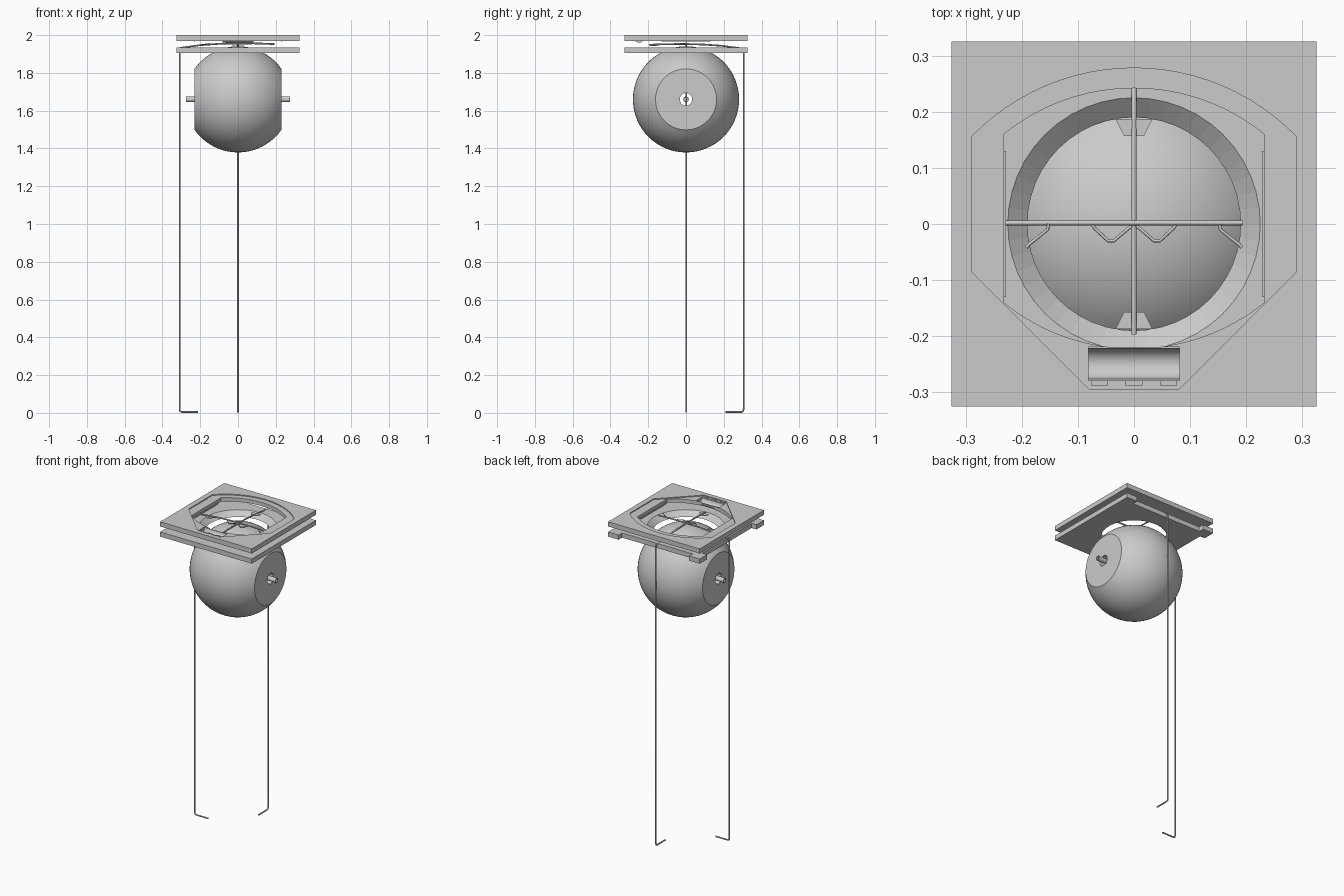
import bpy, bmesh
from math import sin, cos, pi, asin, radians

if "Cube" in bpy.data.objects:
    bpy.data.objects.remove(bpy.data.objects["Cube"])


def make(name, bm):
    bmesh.ops.recalc_face_normals(bm, faces=bm.faces)
    me = bpy.data.meshes.new(name)
    bm.to_mesh(me)
    bm.free()
    ob = bpy.data.objects.new(name, me)
    bpy.context.collection.objects.link(ob)
    return ob


def prism(name, pts, z0, z1):
    bm = bmesh.new()
    f = bm.faces.new([bm.verts.new((x, y, z0)) for x, y in pts])
    r = bmesh.ops.extrude_face_region(bm, geom=[f])
    for v in r["geom"]:
        if isinstance(v, bmesh.types.BMVert):
            v.co.z = z1
    return make(name, bm)


def lathe_x(name, prof, n):
    # closed (x, r) profile turned about the x axis
    bm = bmesh.new()
    rings = [[bm.verts.new((x, r * cos(2 * pi * k / n), r * sin(2 * pi * k / n)))
              for k in range(n)] for x, r in prof]
    for i, a in enumerate(rings):
        b = rings[(i + 1) % len(rings)]
        for k in range(n):
            j = (k + 1) % n
            bm.faces.new((a[k], a[j], b[j], b[k]))
    return make(name, bm)


def cut(ob, cutter):
    m = ob.modifiers.new("cut", "BOOLEAN")
    m.operation, m.solver, m.object = "DIFFERENCE", "EXACT", cutter
    cutter.hide_render = True
    bpy.context.view_layer.objects.active = ob
    bpy.ops.object.modifier_apply(modifier="cut")
    bpy.data.objects.remove(cutter)


def wire(name, pts, r):
    cu = bpy.data.curves.new(name, "CURVE")
    cu.dimensions = "3D"
    cu.bevel_depth, cu.bevel_resolution, cu.use_fill_caps = r, 2, True
    s = cu.splines.new("POLY")
    s.points.add(len(pts) - 1)
    for p, c in zip(s.points, pts):
        p.co = (*c, 1)
    ob = bpy.data.objects.new(name, cu)
    bpy.context.collection.objects.link(ob)
    return ob


def arc(hw, y_end, y_mid, n=24):
    # circular arc from (hw, y_end) over (0, y_mid) to (-hw, y_end)
    h = y_mid - y_end
    R = (hw * hw + h * h) / (2 * abs(h))
    s = 1 if h > 0 else -1
    a = asin(hw / R)
    return [(R * sin(a - 2 * a * i / n), y_mid - s * R + s * R * cos(a - 2 * a * i / n))
            for i in range(n + 1)]


P = 0.325
square = [(-P, -P), (P, -P), (P, P), (-P, P)]

# upper plate: shallow rebate, main opening and tray slot
top = prism("upper_plate", square, 1.97, 2.0)
outer = arc(0.29, 0.155, 0.278) + [(-0.29, -0.085), (-0.08, -0.295), (0.08, -0.295), (0.29, -0.085)]
inner = arc(0.232, 0.16, 0.242) + arc(0.232, -0.14, -0.222)[::-1]
cut(top, prism("rebate_cutter", outer, 1.994, 2.02))
cut(top, prism("opening_cutter", inner, 1.95, 2.02))
cut(top, prism("tray_cutter", [(-.081, -.279), (.081, -.279), (.081, -.219), (-.081, -.219)], 1.95, 2.02))

# trough-shaped tray with end caps and three tabs
bm = bmesh.new()
N = 16
rows = []
for x in (-0.081, 0.081):
    for r in (0.030, 0.027):
        rows.append([bm.verts.new((x, -0.249 + r * cos(pi * i / N), 1.99 - r * 1.0 * sin(pi * i / N)))
                     for i in range(N + 1)])
o0, i0, o1, i1 = rows
for a, b in ((o0, o1), (i0, i1), (o0, i0), (o1, i1)):
    for k in range(N):
        bm.faces.new((a[k], a[k + 1], b[k + 1], b[k]))
for k in (0, N):
    bm.faces.new((o0[k], i0[k], i1[k], o1[k]))
for r in (i0, i1):
    bm.faces.new([bm.verts.new(v.co) for v in r])
make("tray", bm)
for x in (-0.062, 0, 0.062):
    prism("tray_tab", [(x - .015, -.288), (x + .015, -.288), (x + .015, -.279), (x - .015, -.279)], 1.99, 1.998)

# lower plate: notched on the left and back edges, conical opening
d, e = 0.035, 0.25
low = prism("lower_plate", [(-P, -P), (P, -P), (P, P), (e, P), (e, P - d), (-e, P - d), (-e, P),
                            (-P, P), (-P, e), (-P + d, e), (-P + d, -e), (-P, -e)], 1.905, 1.935)
bm = bmesh.new()
k = 0.035 / 0.03
bmesh.ops.create_cone(bm, cap_ends=True, segments=48, radius1=0.19 - 0.01 * k,
                      radius2=0.225 + 0.01 * k, depth=0.05)
cone = make("cone_cutter", bm)
cone.location.z = 1.92
bpy.context.view_layer.update()
cut(low, cone)

# ball with two flat sides, drilled along x
R, C = 0.281, 1.66
a = asin(0.23 / R)
prof = [(-0.23, 0.033)]
prof += [(R * sin(-a + 2 * a * i / 20), R * cos(-a + 2 * a * i / 20)) for i in range(21)]
prof += [(0.23, 0.033)]
lathe_x("ball", prof, 64).location.z = C

# hollow axle
lathe_x("axle", [(-.275, .009), (-.275, .015), (.275, .015), (.275, .009)], 20).location.z = C

# two long bent wires: one on the left, one at the back
r = 0.0045
path = [(0.212, r), (0.297, r), (0.306, 0.008), (0.309, 0.02), (0.309, 1.92), (0.303, 1.933),
        (0.2, 1.947), (0.1, 1.954), (0, 1.957), (-0.1, 1.956), (-0.193, 1.953)]
wire("left_wire", [(-u, 0.002, z) for u, z in path], r)
wire("back_wire", [(0, u - 0.004, z - 0.004 * (z > 1.9)) for u, z in path], r)

# small bent clips on the cross wire, mirrored
for s in (-1, 1):
    wire("end_clip", [(s * .152, 0, 1.954), (s * .154, -.010, 1.953), (s * .188, -.037, 1.95),
                      (s * .192, -.042, 1.95)], .003)
    wire("middle_clip", [(s * .075, 0, 1.955), (s * .070, -.008, 1.954), (s * .046, -.030, 1.952),
                         (s * .036, -.030, 1.952), (s * .004, -.003, 1.954)], .003)
    # tapered paddles on the back-to-front wire
    pts = [(-.033, s * .187), (.033, s * .187), (.018, s * .157), (-.018, s * .157)]
    prism("paddle", pts, 1.943, 1.946)
    # side rails of the opening
    prism("side_rail", [(s * .228, -.13), (s * .232, -.13), (s * .232, .13), (s * .228, .13)], 1.966, 1.975)

# smooth the round parts only
for ob in bpy.data.objects:
    ob.select_set(ob.type == "MESH" and ob.name in ("ball", "axle", "tray"))
    if ob.select_get():
        bpy.context.view_layer.objects.active = ob
bpy.ops.object.shade_smooth_by_angle(angle=radians(30))
